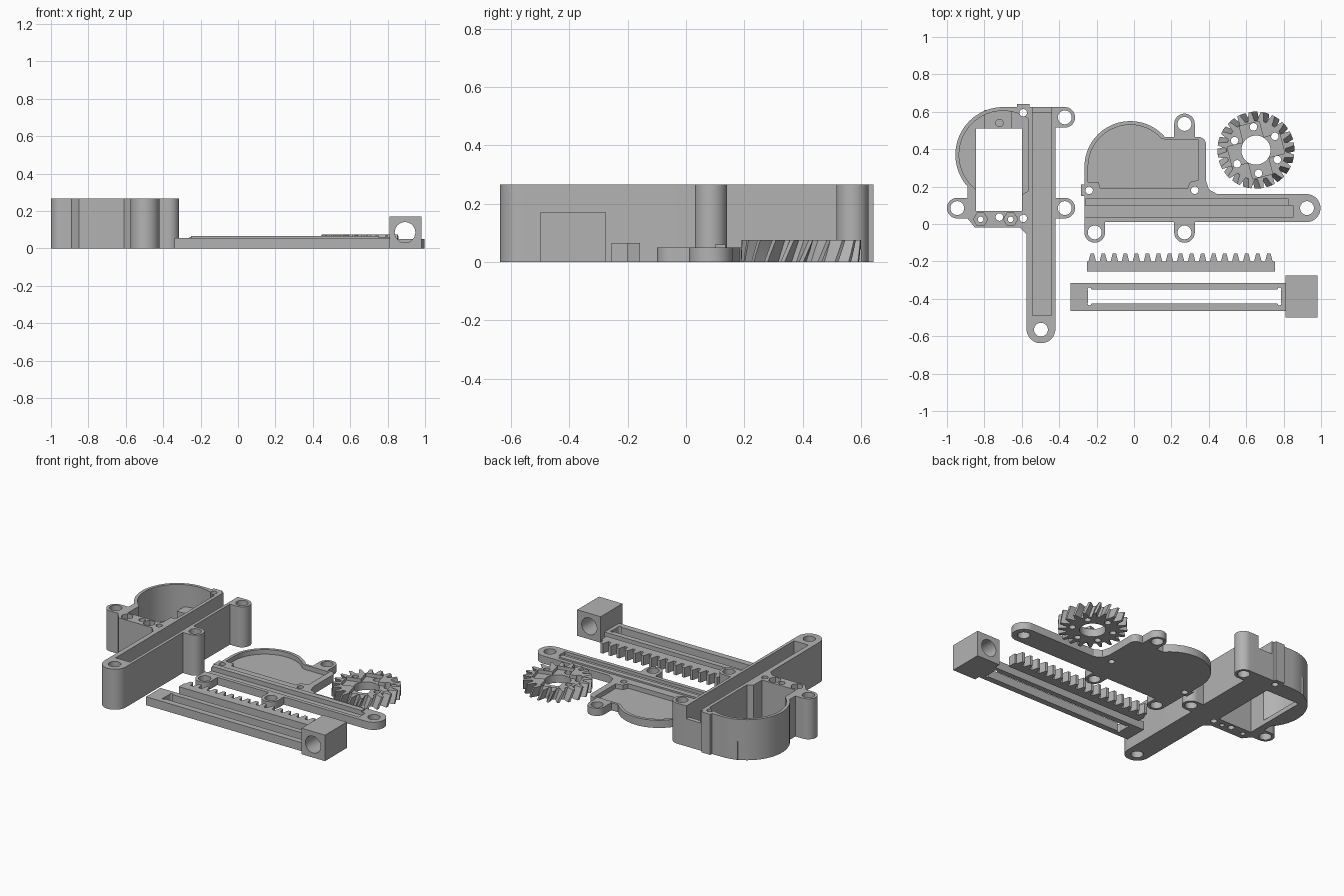
import bpy, bmesh
from math import sin, cos, pi
from mathutils import Matrix, Vector

if "Cube" in bpy.data.objects:
    bpy.data.objects.remove(bpy.data.objects["Cube"])

GREY = (0.45, 0.45, 0.45, 1)
mat = bpy.data.materials.new("printed grey plastic")
mat.use_nodes = True
mat.diffuse_color = GREY
mat.node_tree.nodes["Principled BSDF"].inputs["Base Color"].default_value = GREY


# ---- solids -------------------------------------------------------------
def prism(pts, z0, z1, twist=0, layers=1, centre=(0, 0)):
    """Extrude a closed 2D outline upward, optionally twisted about a centre."""
    bm = bmesh.new()
    c = Vector((*centre, 0))
    rings = []
    for i in range(layers + 1):
        t = i / layers
        rot = Matrix.Rotation(twist * t, 3, "Z")
        z = Vector((0, 0, z0 + (z1 - z0) * t))
        rings.append([bm.verts.new(c + rot @ Vector((x, y, 0)) + z) for x, y in pts])
    n = len(pts)
    bm.faces.new(rings[0][::-1])
    bm.faces.new(rings[-1])
    for a, b in zip(rings, rings[1:]):
        for i in range(n):
            j = (i + 1) % n
            bm.faces.new((a[i], a[j], b[j], b[i]))
    bmesh.ops.recalc_face_normals(bm, faces=bm.faces)
    me = bpy.data.meshes.new("solid")
    bm.to_mesh(me)
    bm.free()
    return me


def arc(x, y, r, n=48, a0=0.0, a1=2 * pi):
    return [(x + r * cos(a0 + (a1 - a0) * i / n), y + r * sin(a0 + (a1 - a0) * i / n))
            for i in range(n)]


def box(x0, x1, y0, y1, z0, z1):
    return prism([(x0, y0), (x1, y0), (x1, y1), (x0, y1)], z0, z1)


def cyl(x, y, r, z0, z1, n=48):
    return prism(arc(x, y, r, n), z0, z1)


def make(name, base, add=(), cut=(), post=()):
    """Join solids, cut others away, then join the late additions."""
    ob = bpy.data.objects.new(name, base)
    bpy.context.collection.objects.link(ob)
    jobs = [(m, "UNION") for m in add] + [(m, "DIFFERENCE") for m in cut]
    jobs += [(m, "UNION") for m in post]
    for me, op in jobs:
        tool = bpy.data.objects.new("tool", me)
        bpy.context.collection.objects.link(tool)
        tool.hide_render = True
        mod = ob.modifiers.new("bool", "BOOLEAN")
        mod.operation, mod.solver, mod.object = op, "EXACT", tool
        bpy.context.view_layer.update()
        dg = bpy.context.evaluated_depsgraph_get()
        result = bpy.data.meshes.new_from_object(ob.evaluated_get(dg))
        ob.modifiers.clear()
        ob.data = result
        bpy.data.objects.remove(tool)
    ob.data.name = name
    ob.data.materials.clear()
    ob.data.materials.append(mat)
    bpy.ops.object.select_all(action="DESELECT")
    ob.select_set(True)
    bpy.context.view_layer.objects.active = ob
    bpy.ops.object.shade_smooth_by_angle(angle=0.5)
    return ob


# ---- housing: round motor well, rack channel and screw ears ----------------
H = 0.265
EAR, HOLE, PIN = 0.055, 0.037, 0.02
cx, cy = -0.70, 0.37
well = [(min(x, -0.565), y) for x, y in arc(cx, cy, 0.235, 72)]
ears = [(-0.945, 0.085), (-0.37, 0.085), (-0.37, 0.57)]
add = [
    cyl(-0.4975, -0.56, 0.0775, 0, H),
    cyl(cx, cy, 0.255, 0, H, 72),
    prism([(-0.89, 0.25), (-0.89, 0.03), (-0.85, -0.02), (-0.53, -0.02),
           (-0.53, 0.25)], 0, H),
    box(-0.70, -0.53, 0.3, 0.625, 0, H),
    box(-0.625, -0.56, 0.58, 0.642, 0, H),
    prism([(-0.61, -0.02), (-0.575, -0.055), (-0.55, -0.02), (-0.575, 0.02)], 0, H),
]
for x, y in ears:
    inner = -0.86 if x < -0.6 else -0.45
    add += [cyl(x, y, EAR, 0, H), box(min(x, inner), max(x, inner), y - EAR, y + EAR, 0, H)]
cut = [
    prism(well, 0.03, 1),
    box(-0.845, -0.60, 0.07, 0.51, -1, 1),
    box(-0.543, -0.44, -0.49, 0.595, 0.05, 1),
    box(-0.543, -0.44, 0.58, 0.7, 0.18, 1),
]
cut += [cyl(x, y, HOLE, -1, 1) for x, y in ears + [(-0.4975, -0.565)]]
cut += [cyl(x, y, PIN, -1, 1, 24) for x, y in
        [(-0.72, 0.037), (-0.592, 0.03), (-0.592, 0.595)]]
for x in (-0.82, -0.66):
    cut += [cyl(x, 0.025, 0.038, 0.2, 1, 6), cyl(x, 0.025, 0.015, -1, 1, 24)]
make("housing", box(-0.575, -0.42, -0.56, 0.625, 0, H), add, cut)

# Mounting post inside the well
make("motor_mount_post", box(-0.80, -0.655, 0.51, 0.61, 0, 0.12),
     cut=[cyl(-0.72, 0.54, PIN, -1, 1, 24)])

# ---- cover plate ---------------------------------------------------------
T = 0.05
lid_ears = [(-0.21, -0.045), (0.27, -0.045), (0.27, 0.535)]
add = [
    cyl(-0.02, 0.305, 0.245, 0, T, 72),
    box(-0.265, 0.385, 0.05, 0.305, 0, T),
    box(0.1, 0.345, 0.2, 0.465, 0, T),
    box(0.2, 0.385, 0.2, 0.425, 0, T),
    cyl(0.345, 0.425, 0.04, 0, T),
    box(-0.283, -0.2, 0.15, 0.21, 0, T),
    cyl(0.922, 0.085, 0.075, 0, T),
    prism([(0.37, 0.23), (0.385, 0.23), (0.4, 0.185), (0.445, 0.16),
           (0.445, 0.15), (0.37, 0.15)], 0, T),
]
for x, y in lid_ears:
    y2 = 0.43 if y > 0 else 0.05
    add += [cyl(x, y, EAR, 0, T), box(x - EAR, x + EAR, min(y, y2), max(y, y2), 0, T)]
pocket = arc(-0.02, 0.305, 0.225, 40, 0.75, pi)
pocket += [(-0.245, 0.225), (-0.19, 0.225), (-0.18, 0.19), (0.285, 0.19),
           (0.30, 0.225), (0.345, 0.235), (0.345, 0.45), (0.17, 0.45)]
cut = [
    prism(pocket, 0.02, 1),
    box(-0.3, 0.85, 0.035, 0.10, 0.03, 1),
]
cut += [cyl(x, y, HOLE, -1, 1) for x, y in lid_ears + [(0.925, 0.085)]]
cut += [cyl(x, 0.18, PIN, -1, 1, 24) for x in (-0.24, 0.325)]
make("cover_plate", box(-0.265, 0.922, 0.01, 0.16, 0, T), add, cut,
     [box(-0.26, 0.825, 0.10, 0.135, 0.04, 0.06)])

# ---- helical pinion gear ---------------------------------------------------
TEETH, gx, gy, G = 20, 0.652, 0.395, 0.075
profile = []
for i in range(TEETH):
    for f, r in ((-0.33, 0.158), (-0.22, 0.182), (-0.11, 0.206), (0.11, 0.206),
                 (0.22, 0.182), (0.33, 0.158)):
        a = 2 * pi * (i + f) / TEETH
        profile.append((r * cos(a), r * sin(a)))
cut = [cyl(gx, gy, 0.078, -1, 1)]
for k in range(6):
    a = 0.63 + k * pi / 3
    cut.append(cyl(gx + 0.125 * cos(a), gy + 0.125 * sin(a), PIN, -1, 1, 24))
# Shallow cross-shaped seat for the motor arm
for a in (0.25, 0.25 + pi / 2):
    u, v = Vector((cos(a), sin(a))), Vector((-sin(a), cos(a)))
    c = Vector((gx, gy))
    cut.append(prism([tuple(c + u * p * 0.145 + v * q * 0.055) for p, q in
                      ((-1, -1), (1, -1), (1, 1), (-1, 1))], 0.052, 1))
make("pinion_gear", prism(profile, 0, G, 0.16, 4, (gx, gy)), cut=cut)

# ---- toothed rack -----------------------------------------------------------
outline = [(-0.25, -0.255), (0.755, -0.255), (0.755, -0.2)]
for i in reversed(range(17)):
    x = -0.223 + i * 0.059
    outline += [(x + 0.02, -0.2), (x + 0.009, -0.157), (x - 0.009, -0.157), (x - 0.02, -0.2)]
outline.append((-0.25, -0.2))
make("toothed_rack", prism(outline, 0, 0.065))

# ---- sliding arm with slot and bored end block -------------------------------
cut = [box(-0.245, 0.785, -0.425, -0.35, -1, 1)]
cut += [cyl(x, y, 0.01, -1, 1, 16) for x in (-0.238, 0.778) for y in (-0.425, -0.35)]
make("slider_arm", box(-0.34, 0.82, -0.465, -0.315, 0, 0.055), cut=cut)
bore = cyl(0, 0, 0.055, -1, 1)
bore.transform(Matrix.Translation((0.893, 0, 0.085)) @ Matrix.Rotation(pi / 2, 4, "X"))
make("slider_block", box(0.81, 0.98, -0.5, -0.275, 0, 0.17), cut=[bore])
